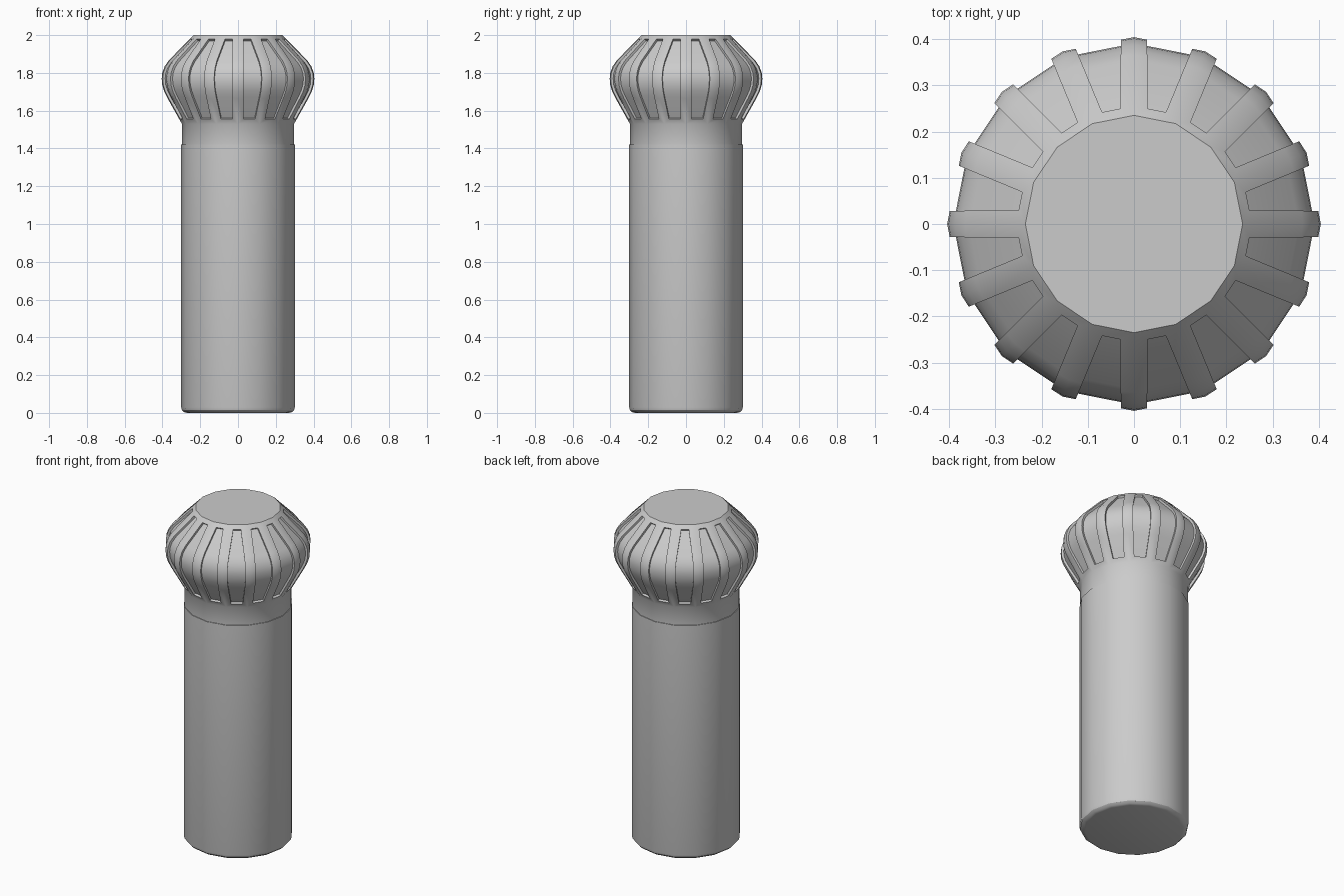
import bpy, bmesh, math

if "Cube" in bpy.data.objects:
    bpy.data.objects.remove(bpy.data.objects["Cube"])

SIDES = 16


def lathe(profile):
    """Revolve (radius, z) points listed bottom to top; returns bmesh and columns of faces."""
    bm = bmesh.new()
    rings = []
    for r, z in profile:
        rings.append([bm.verts.new((r * math.cos(2 * math.pi * i / SIDES),
                                    r * math.sin(2 * math.pi * i / SIDES), z))
                      for i in range(SIDES)])
    columns = []
    for i in range(SIDES):
        j = (i + 1) % SIDES
        columns.append([bm.faces.new((a[i], a[j], b[j], b[i]))
                        for a, b in zip(rings, rings[1:])])
    bm.faces.new(rings[0][::-1])
    bm.faces.new(rings[-1])
    bm.normal_update()
    return bm, columns


def finish(bm, name):
    mesh = bpy.data.meshes.new(name)
    bm.to_mesh(mesh)
    bm.free()
    ob = bpy.data.objects.new(name, mesh)
    bpy.context.collection.objects.link(ob)
    bpy.ops.object.select_all(action='DESELECT')
    ob.select_set(True)
    bpy.context.view_layer.objects.active = ob
    bpy.ops.object.shade_smooth_by_angle(angle=math.radians(32))
    return ob


# Handle: cylinder with a rounded bottom edge
bm, _ = lathe([(0.27, 0), (0.285, 0.004), (0.297, 0.015), (0.301, 0.03), (0.301, 1.42)])
finish(bm, "handle")

# Knob: neck and bulging head in one lathe
bm, columns = lathe([(0.297, 1.40), (0.297, 1.53), (0.372, 1.664), (0.39, 1.70),
                     (0.401, 1.735), (0.404, 1.77), (0.401, 1.80), (0.388, 1.835),
                     (0.365, 1.868), (0.235, 2.0)])

# Recessed panels between the ribs, one per side
for column in columns:
    panel = column[1:]
    bmesh.ops.inset_region(bm, faces=panel, thickness=0.029, depth=0,
                           use_boundary=True, use_even_offset=True)
    bm.normal_update()
    bmesh.ops.inset_region(bm, faces=panel, thickness=0, depth=-0.013,
                           use_boundary=True, use_even_offset=True)
    bm.normal_update()
finish(bm, "ribbed_knob")
